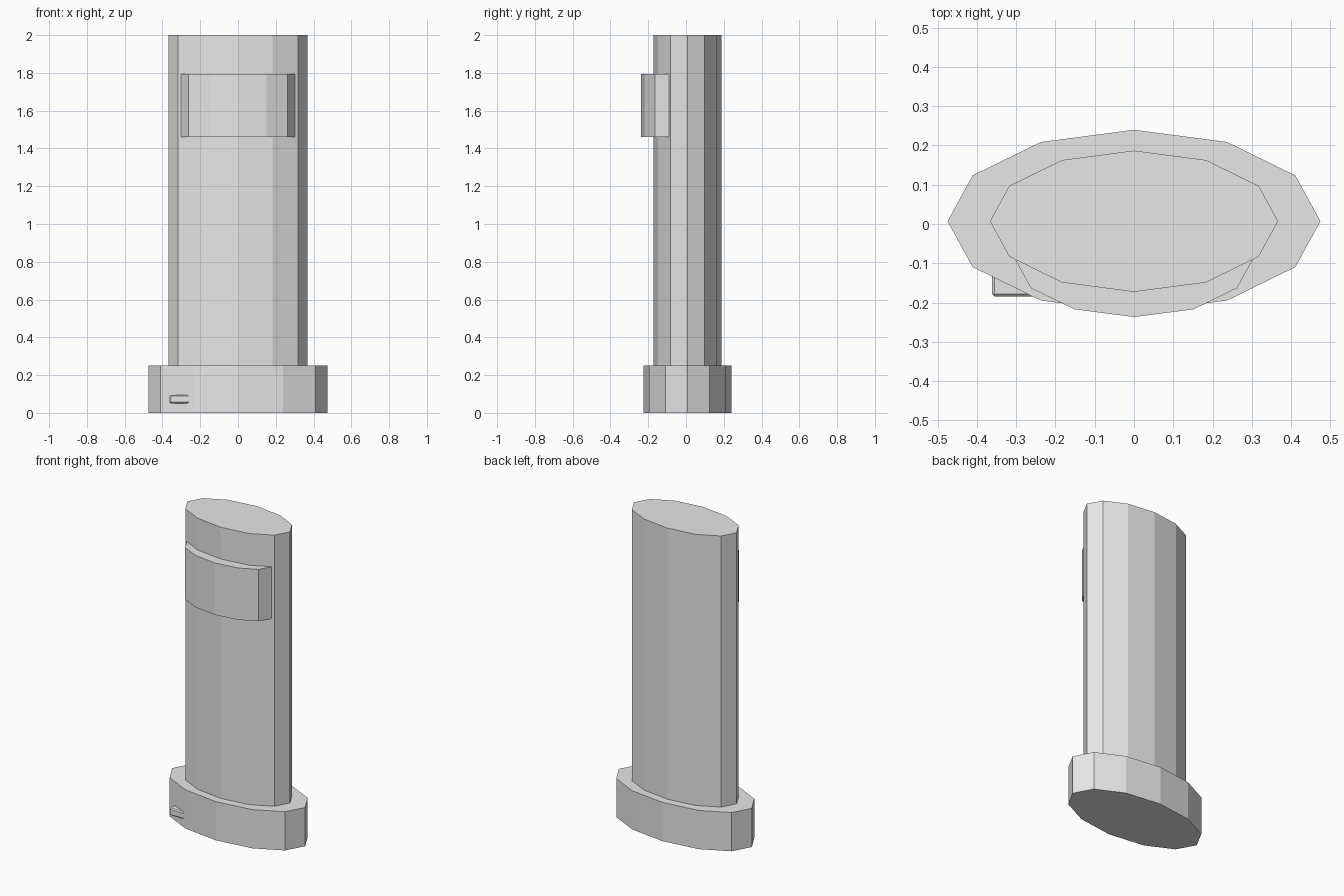
import bpy

cube = bpy.data.objects.get("Cube")
if cube:
    bpy.data.objects.remove(cube, do_unlink=True)

# One plain grey for everything
GREY = (0.8, 0.8, 0.8, 1.0)
grey = bpy.data.materials.new("light_grey")
grey.use_nodes = True
grey.diffuse_color = GREY
for node in grey.node_tree.nodes:
    if node.type == 'BSDF_PRINCIPLED':
        node.inputs["Base Color"].default_value = GREY


def finish(name):
    obj = bpy.context.object
    obj.name = name
    obj.data.materials.clear()
    obj.data.materials.append(grey)
    bpy.ops.object.transform_apply(location=False, rotation=False, scale=True)
    return obj


def oval_prism(name, rx, ry, y, z0, z1):
    """Flat-shaded twelve-sided oval column standing between two heights."""
    bpy.ops.mesh.primitive_cylinder_add(vertices=12, radius=1, depth=1,
                                        location=(0, y, (z0 + z1) / 2))
    bpy.context.object.scale = (rx, ry, z1 - z0)
    return finish(name)


# Foot, shaft and the curved front panel, which sinks into the shaft
oval_prism("base", 0.475, 0.233, 0.007, 0, 0.25)
oval_prism("column", 0.367, 0.18, 0.007, 0.25, 2)
oval_prism("front_panel", 0.303, 0.147, -0.09, 1.46, 1.795)

# Small tab with cut corners, half buried in the base
bpy.ops.mesh.primitive_cube_add(size=1, location=(-0.281, -0.14, 0.073))
bpy.context.object.scale = (0.162, 0.09, 0.046)
tab = finish("base_tab")
bevel = tab.modifiers.new("corners", 'BEVEL')
bevel.width = 0.007
bevel.segments = 1
